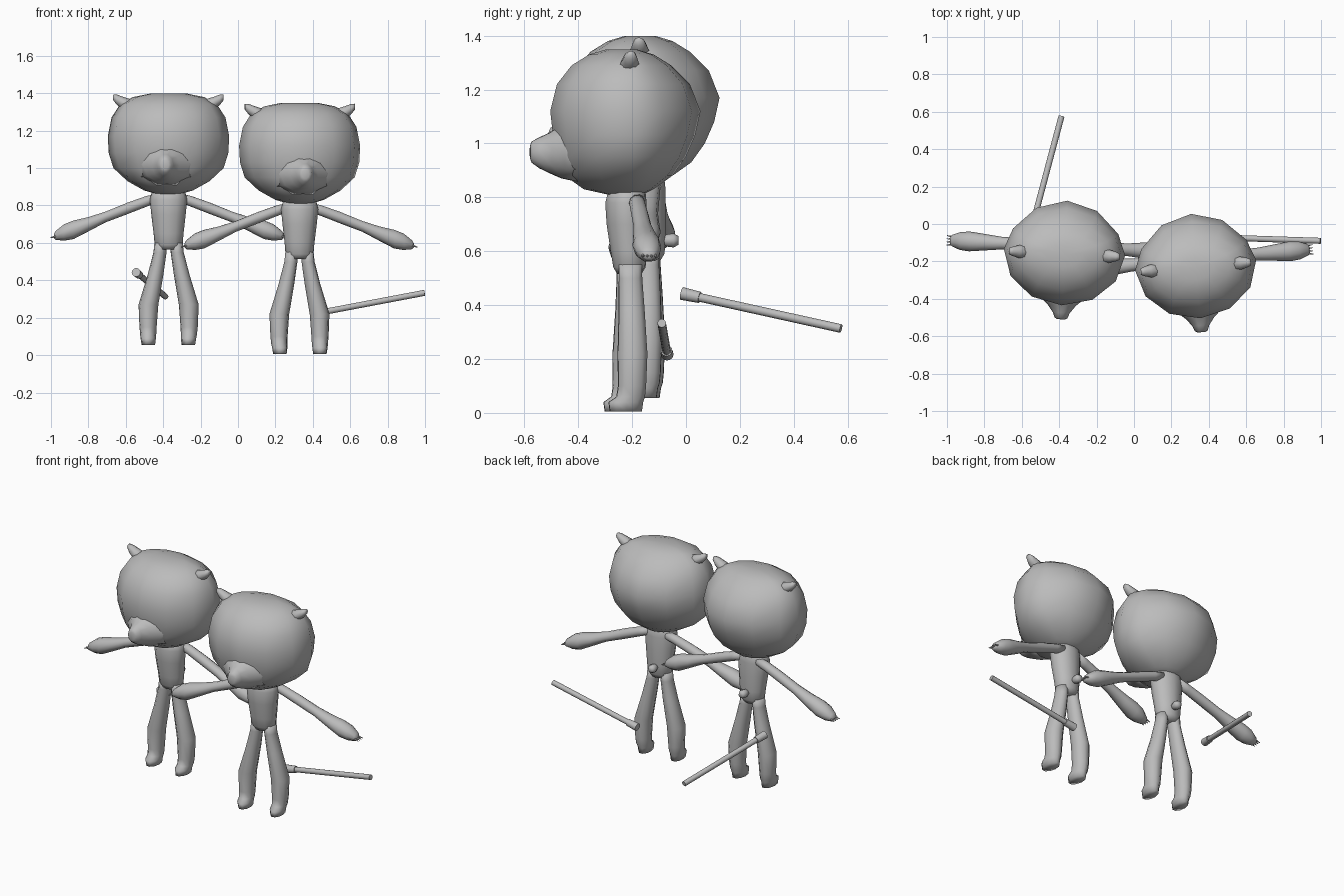
import bpy, bmesh, math
from mathutils import Matrix, Vector

if "Cube" in bpy.data.objects:
    bpy.data.objects.remove(bpy.data.objects["Cube"])

grey = bpy.data.materials.new("plain grey")
grey.diffuse_color = (0.5, 0.5, 0.5, 1)
grey.use_nodes = True
grey.node_tree.nodes["Principled BSDF"].inputs["Base Color"].default_value = grey.diffuse_color


def finish(bm, name, matrix):
    bmesh.ops.recalc_face_normals(bm, faces=bm.faces)
    for f in bm.faces:
        f.smooth = True
    mesh = bpy.data.meshes.new(name)
    bm.to_mesh(mesh)
    bm.free()
    mesh.transform(matrix)
    mesh.materials.append(grey)
    obj = bpy.data.objects.new(name, mesh)
    bpy.context.collection.objects.link(obj)
    return obj


def loft(name, rings, u, v, matrix, sides=8, back_power=1.0):
    """Skin elliptical rings (centre, u radius, +v radius, -v radius)."""
    bm = bmesh.new()
    u, v = Vector(u), Vector(v)
    loops = []
    for centre, ru, vp, vn in rings:
        loop = []
        for i in range(sides):
            a = 2 * math.pi * i / sides
            s = math.sin(a)
            dv = vp * s ** back_power if s > 0 else vn * s
            loop.append(bm.verts.new(Vector(centre) + u * ru * math.cos(a) + v * dv))
        loops.append(loop)
    for a, b in zip(loops, loops[1:]):
        for i in range(sides):
            j = (i + 1) % sides
            bm.faces.new((a[i], a[j], b[j], b[i]))
    # close both ends with a fan around the middle
    for loop, ring in ((loops[0], rings[0]), (loops[-1], rings[-1])):
        mid = bm.verts.new(sum((p.co for p in loop), Vector()) / sides)
        for i in range(sides):
            bm.faces.new((loop[i], loop[(i + 1) % sides], mid))
    return finish(bm, name, matrix)


def rod(name, start, end, r1, r2, matrix=Matrix(), sides=12):
    start, end = Vector(start), Vector(end)
    d = end - start
    bm = bmesh.new()
    bmesh.ops.create_cone(bm, cap_ends=True, segments=sides, radius1=r1,
                          radius2=r2, depth=d.length)
    place = Matrix.Translation((start + end) / 2) @ d.to_track_quat('Z', 'Y').to_matrix().to_4x4()
    bm.transform(place)
    obj = finish(bm, name, matrix)
    bpy.ops.object.select_all(action='DESELECT')
    obj.select_set(True)
    bpy.context.view_layer.objects.active = obj
    bpy.ops.object.shade_smooth_by_angle(angle=math.radians(40))


X, Y, Z = (1, 0, 0), (0, 1, 0), (0, 0, 1)

# z, half width, front y, back y
HEAD = [(.81, .06, -.10, .03), (.83, .13, -.19, .07), (.88, .22, -.26, .14),
        (.95, .295, -.29, .19), (1.03, .32, -.305, .225), (1.12, .325, -.315, .245),
        (1.22, .305, -.29, .205), (1.29, .26, -.235, .135), (1.33, .19, -.17, .07),
        (1.348, .10, -.11, .01)]
# y, z, x radius, z radius
SNOUT = [(-.20, .97, .19, .12), (-.27, .97, .125, .105), (-.315, .965, .075, .08),
         (-.355, .965, .045, .06), (-.383, .968, .034, .042), (-.39, .968, .02, .025)]
# z, x radius, y centre, y radius
TORSO = [(.84, .06, -.02, .05), (.82, .09, -.03, .07), (.78, .10, -.033, .077),
         (.70, .092, -.03, .075), (.60, .08, -.022, .068), (.54, .075, -.02, .06),
         (.515, .055, -.02, .045)]
# z, x centre, x radius, y centre, y radius
LEG = [(.55, .043, .033, -.02, .045), (.50, .046, .035, -.02, .045),
       (.38, .07, .042, -.018, .05), (.22, .108, .053, -.018, .057),
       (.10, .11, .046, -.02, .054), (.06, .109, .043, -.025, .055),
       (.04, .108, .041, -.043, .067), (.005, .107, .036, -.043, .062)]
# x, z, y radius, z radius
ARM = [(.06, .79, .03, .025), (.12, .772, .03, .03), (.22, .735, .032, .032),
       (.34, .688, .034, .03), (.43, .65, .044, .04), (.51, .62, .053, .052),
       (.56, .606, .048, .046), (.605, .59, .03, .025), (.615, .587, .015, .012)]
# x, z, y radius, z radius
EAR = [(.19, 1.275, .04, .04), (.24, 1.295, .035, .035), (.275, 1.315, .026, .028),
       (.295, 1.328, .017, .016)]


def bear(tag, position, turn):
    m = Matrix.Translation(position) @ Matrix.Rotation(math.radians(turn), 4, 'Z')
    loft(tag + "_head", [((0, -.03, z), w, b + .03, -.03 - f) for z, w, f, b in HEAD],
         X, Y, m, 12, 1.3)
    loft(tag + "_snout", [((0, y, z), rx, rz, rz) for y, z, rx, rz in SNOUT], X, Z, m, 10)
    loft(tag + "_torso", [((0, y, z), rx, ry, ry) for z, rx, y, ry in TORSO], X, Y, m, 12)
    # small round tail
    loft(tag + "_tail", [((0, y, .59), r, r, r) for y, r in
                         ((.03, .018), (.055, .024), (.075, .026), (.092, .016))], X, Z, m)
    for side, s in (("left", -1), ("right", 1)):
        name = f"{tag}_{side}_"
        loft(name + "leg", [((s * x, y, z), rx, ry, ry) for z, x, rx, y, ry in LEG], X, Y, m, 10)
        loft(name + "arm", [((s * x, 0, z), ry, rz, rz) for x, z, ry, rz in ARM], Y, Z, m, 10)
        loft(name + "ear", [((s * x, -.04, z), ry, rz, rz) for x, z, ry, rz in EAR], Y, Z, m)
        # claws on the paw
        for i in range(4):
            y = (i - 1.5) * .014
            rod(f"{name}claw_{i + 1}", (s * .595, y, .588), (s * .632, y * 1.2, .578),
                .008, .002, m, 6)


def stick(tag, knob, tip):
    knob, tip = Vector(knob), Vector(tip)
    neck = knob + (tip - knob).normalized() * .07
    rod(tag + "_handle", knob, neck, .024, .021)
    rod(tag + "_shaft", neck, tip, .016, .016)


bear("front_bear", (.327, -.19, 0), 5)
bear("rear_bear", (-.37, -.12, .05), -3)
stick("front_stick", (.39, -.07, .218), (.998, -.09, .333))
stick("rear_stick", (-.545, -.015, .443), (-.388, .575, .313))
